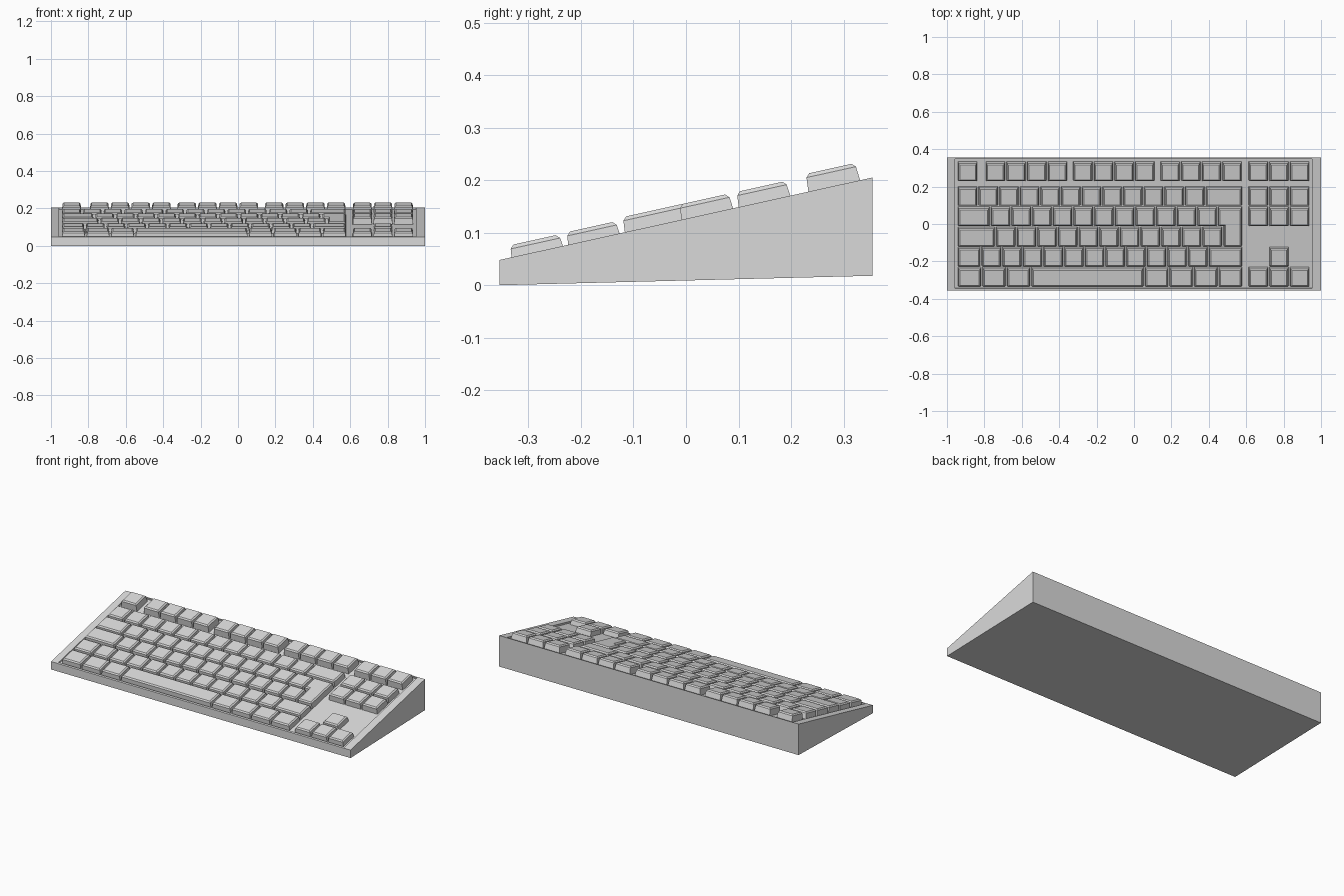
import bpy, bmesh, math
from mathutils import Matrix

if "Cube" in bpy.data.objects:
    bpy.data.objects.remove(bpy.data.objects["Cube"])

U = 0.1104            # key pitch
X0 = -0.945           # left edge of the key field
GAP = 0.004           # half the gap between keys
RECESS = 0.01         # depth of the key tray
SLOPE = math.atan2(0.157, 0.71)
TILT = Matrix.Translation((0, 0, 0.1265)) @ Matrix.Rotation(SLOPE, 4, 'X')

grey = bpy.data.materials.new("light grey plastic")
grey.diffuse_color = (0.7, 0.7, 0.7, 1)
grey.use_nodes = True
grey.node_tree.nodes["Principled BSDF"].inputs["Base Color"].default_value = grey.diffuse_color


def finish(name, bm):
    bmesh.ops.recalc_face_normals(bm, faces=bm.faces)
    mesh = bpy.data.meshes.new(name)
    bm.to_mesh(mesh)
    bm.free()
    mesh.materials.append(grey)
    bpy.context.collection.objects.link(bpy.data.objects.new(name, mesh))


def add_key(bm, outline, height):
    """Keycap with slightly tapered sides and a chamfered top."""
    top = bm.faces.new([bm.verts.new((x, y, -RECESS)) for x, y in outline])
    for inset, rise in ((0.003, height - 0.007 + RECESS), (0.007, 0.007)):
        top.normal_update()
        bmesh.ops.inset_individual(bm, faces=[top], thickness=inset, use_even_offset=True)
        for v in top.verts:
            v.co.z += rise


def box(start, width, y):
    a, b = X0 + start * U + GAP, X0 + (start + width) * U - GAP
    c, d = y - U / 2 + GAP, y + U / 2 - GAP
    return [(a, c), (b, c), (b, d), (a, d)]


def build_row(name, y, height, widths, nav, extra=None):
    """Negative widths are spaces; nav lists the used columns on the right."""
    bm = bmesh.new()
    pos = 0
    for w in widths:
        if w > 0:
            add_key(bm, box(pos, w, y), height)
        pos += abs(w)
    for col in nav:
        add_key(bm, box(14.08 + col, 1, y), height)
    if extra:
        add_key(bm, extra, height)
    bm.transform(TILT)
    finish(name, bm)


# Wedge case with a shallow tray in its sloping top
bm = bmesh.new()


def ring(points):
    return [bm.verts.new(p) for p in points]


def bridge(a, b):
    for i in range(4):
        j = (i + 1) % 4
        bm.faces.new((a[i], a[j], b[j], b[i]))


def tray_ring(h):
    return ring([TILT @ Matrix.Translation((x, y, h)).to_translation()
                 for x, y in ((-0.957, -0.352), (0.953, -0.352), (0.953, 0.357), (-0.957, 0.357))])


base = ring([(-1, -0.355, 0), (1, -0.355, 0), (1, 0.355, 0.018), (-1, 0.355, 0.018)])
rim = ring([(-1, -0.355, 0.048), (1, -0.355, 0.048), (1, 0.355, 0.205), (-1, 0.355, 0.205)])
tray_top, tray_floor = tray_ring(0), tray_ring(-RECESS)
bm.faces.new(base[::-1])
bridge(base, rim)
bridge(rim, tray_top)
bridge(tray_top, tray_floor)
bm.faces.new(tray_floor)
finish("case", bm)

# L-shaped enter key spanning two rows
Y_A, Y_Q = -0.069, 0.0415
upper, lower = box(12.6, 1.22, Y_Q), box(12.87, 0.95, Y_A)
enter = [lower[0], lower[1], upper[2], upper[3], upper[0], (lower[0][0], upper[0][1])]

# Key rows from front to back
build_row("bottom_row", -0.290, 0.023, [1.187] * 3 + [5.5] + [1.19] * 4, [0, 1, 2])
build_row("shift_row", -0.1795, 0.024, [1.15] + [1] * 11 + [1.67], [1])
build_row("home_row", Y_A, 0.029, [1.85] + [1] * 11, [])
build_row("upper_letter_row", Y_Q, 0.029, [1.6] + [1] * 11, [0, 1, 2], enter)
build_row("number_row", 0.153, 0.029, [1] * 12 + [1.82], [0, 1, 2])
build_row("function_row", 0.289, 0.034,
          [1, -0.35] + [1] * 4 + [-0.23] + [1] * 4 + [-0.23] + [1] * 4, [0, 1, 2])
